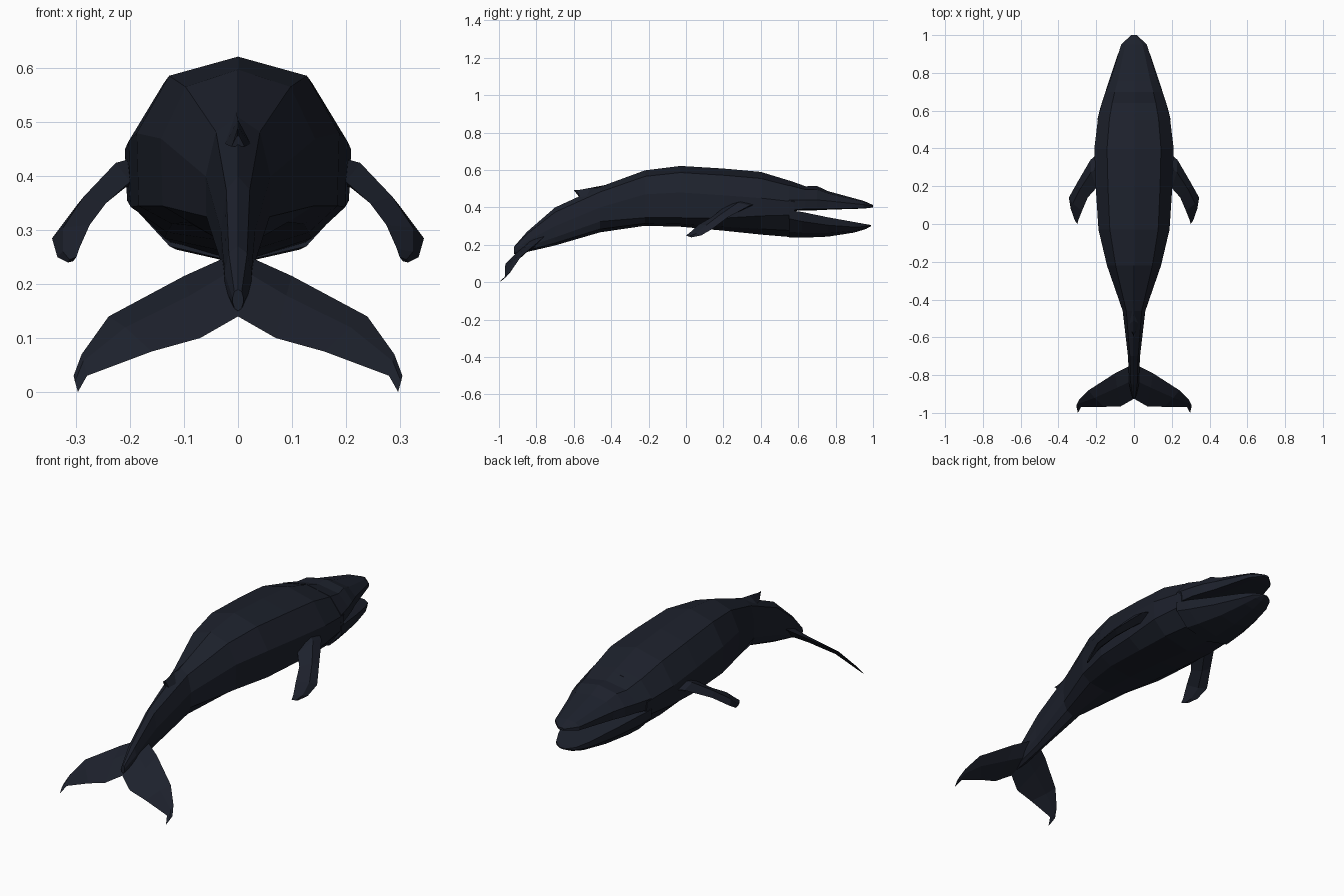
import bpy, bmesh
from mathutils import Vector

skin = bpy.data.materials.new("dark_skin")
skin.diffuse_color = (0.012, 0.015, 0.025, 1)


def loft(name, rings):
    """Skin a list of equal-length closed rings and cap both ends."""
    bm = bmesh.new()
    vs = [[bm.verts.new(p) for p in r] for r in rings]
    n = len(vs[0])
    for a, b in zip(vs, vs[1:]):
        for i in range(n):
            j = (i + 1) % n
            bm.faces.new((a[i], a[j], b[j], b[i]))
    bm.faces.new(vs[0])
    bm.faces.new(vs[-1])
    bmesh.ops.remove_doubles(bm, verts=bm.verts[:], dist=0.0005)
    bmesh.ops.recalc_face_normals(bm, faces=bm.faces[:])
    me = bpy.data.meshes.new(name)
    bm.to_mesh(me)
    bm.free()
    me.materials.append(skin)
    ob = bpy.data.objects.new(name, me)
    bpy.context.collection.objects.link(ob)
    return ob


def hull_ring(y, w, top, side, low, bottom):
    """Faceted cross-section, symmetric about x = 0."""
    half = [(0.68 * w, top - 0.25 * (top - side)), (w, side),
            (0.98 * w, low), (0.65 * w, bottom + 0.3 * (low - bottom))]
    return ([(0, y, top)] + [(x, y, z) for x, z in half] + [(0, y, bottom)]
            + [(-x, y, z) for x, z in reversed(half)])


def blade(name, sections):
    """Thin fin lofted through (leading point, trailing point, half thickness)."""
    mids = [Vector(l).lerp(Vector(t), 0.4) for l, t, _ in sections]
    for sign, label in ((1, "right_"), (-1, "left_")):
        rings = []
        for i, (l, t, h) in enumerate(sections):
            l, t = Vector(l), Vector(t)
            span = mids[min(i + 1, len(mids) - 1)] - mids[max(i - 1, 0)]
            off = (l - t).cross(span).normalized() * h
            ring = [l, mids[i] + off, t, mids[i] - off]
            rings.append([(sign * p.x, p.y, p.z) for p in ring])
        loft(label + name, rings)


# Body: y, half width, top, side, lower side, bottom
loft("body", [hull_ring(*r) for r in (
    (-0.92, 0.010, 0.190, 0.175, 0.165, 0.150),
    (-0.85, 0.025, 0.270, 0.220, 0.190, 0.162),
    (-0.70, 0.032, 0.400, 0.300, 0.240, 0.197),
    (-0.46, 0.060, 0.510, 0.400, 0.325, 0.267),
    (-0.22, 0.143, 0.598, 0.470, 0.345, 0.302),
    (-0.03, 0.188, 0.622, 0.480, 0.345, 0.297),
    (0.20, 0.203, 0.608, 0.465, 0.343, 0.276),
    (0.40, 0.210, 0.590, 0.450, 0.355, 0.255),
    (0.58, 0.188, 0.535, 0.430, 0.360, 0.240))])

# Upper jaw with the raised blowhole step
loft("upper_jaw", [hull_ring(*r) for r in (
    (0.55, 0.193, 0.545, 0.440, 0.385, 0.380),
    (0.64, 0.170, 0.513, 0.440, 0.392, 0.385),
    (0.70, 0.150, 0.515, 0.440, 0.392, 0.385),
    (0.76, 0.126, 0.487, 0.435, 0.393, 0.388),
    (0.95, 0.068, 0.435, 0.415, 0.397, 0.394),
    (1.00, 0.015, 0.413, 0.408, 0.402, 0.400))])

# Lower jaw
loft("lower_jaw", [hull_ring(*r) for r in (
    (0.55, 0.195, 0.385, 0.385, 0.340, 0.240),
    (0.62, 0.177, 0.376, 0.376, 0.325, 0.238),
    (0.76, 0.132, 0.347, 0.347, 0.305, 0.244),
    (0.90, 0.085, 0.322, 0.322, 0.295, 0.266),
    (0.96, 0.055, 0.311, 0.311, 0.298, 0.284),
    (0.99, 0.015, 0.306, 0.305, 0.302, 0.300))])

# Pectoral flippers
blade("flipper", [
    ((0.17, 0.39, 0.42), (0.16, 0.20, 0.41), 0.025),
    ((0.23, 0.34, 0.41), (0.20, 0.19, 0.39), 0.025),
    ((0.30, 0.22, 0.345), (0.245, 0.14, 0.35), 0.018),
    ((0.345, 0.14, 0.285), (0.275, 0.07, 0.31), 0.013),
    ((0.335, 0.08, 0.25), (0.295, 0.02, 0.265), 0.008),
    ((0.315, 0.03, 0.24), (0.30, 0.00, 0.25), 0.004)])

# Tail flukes
blade("tail_fluke", [
    ((0.00, -0.74, 0.26), (0.00, -0.925, 0.14), 0.022),
    ((0.10, -0.79, 0.215), (0.07, -0.965, 0.10), 0.012),
    ((0.24, -0.88, 0.14), (0.16, -0.968, 0.075), 0.008),
    ((0.29, -0.93, 0.07), (0.28, -0.968, 0.03), 0.005),
    ((0.305, -0.96, 0.03), (0.297, -1.00, 0.00), 0.002)])

# Small hooked dorsal fin
loft("dorsal_fin", [
    [(-0.004, -0.42, 0.522), (0.004, -0.42, 0.522), (0, -0.42, 0.50)],
    [(-0.024, -0.53, 0.460), (0.024, -0.53, 0.460), (0, -0.51, 0.505)],
    [(-0.012, -0.57, 0.455), (0.012, -0.57, 0.455), (0, -0.58, 0.492)],
    [(-0.002, -0.575, 0.475), (0.002, -0.575, 0.475), (0, -0.60, 0.492)]])
